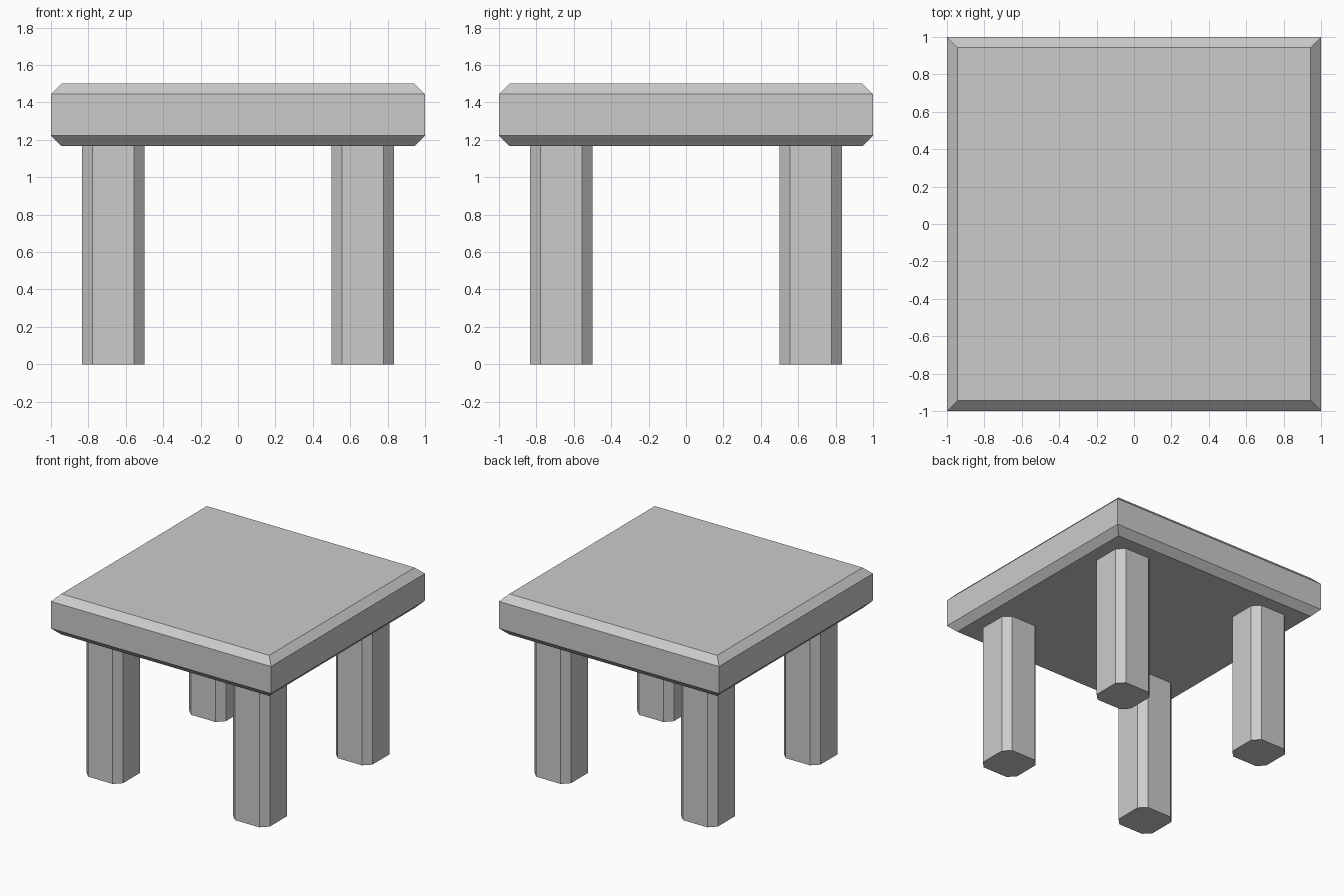
import bpy, bmesh

if "Cube" in bpy.data.objects:
    bpy.data.objects.remove(bpy.data.objects["Cube"])

CHAMFER = 0.0556
TOP_Z, UNDER_Z = 1.5, 1.167


def loft(name, rings):
    """Skin a stack of matching (outline, z) rings and cap both ends."""
    bm = bmesh.new()
    loops = [[bm.verts.new((x, y, z)) for x, y in outline] for outline, z in rings]
    n = len(loops[0])
    for low, high in zip(loops, loops[1:]):
        for i in range(n):
            j = (i + 1) % n
            bm.faces.new((low[i], low[j], high[j], high[i]))
    bm.faces.new(loops[0][::-1])
    bm.faces.new(loops[-1])
    mesh = bpy.data.meshes.new(name)
    bm.to_mesh(mesh)
    bm.free()
    obj = bpy.data.objects.new(name, mesh)
    bpy.context.collection.objects.link(obj)
    return obj


def square(h):
    return [(-h, -h), (h, -h), (h, h), (-h, h)]


def cut_square(h, c):
    k = h - c
    return [(-k, -h), (k, -h), (h, -k), (h, k), (k, h), (-k, h), (-h, k), (-h, -k)]


# Table top: slab with chamfered upper and lower rims, sharp vertical corners
loft("table_top", [
    (square(1 - CHAMFER), UNDER_Z),
    (square(1), UNDER_Z + CHAMFER),
    (square(1), TOP_Z - CHAMFER),
    (square(1 - CHAMFER), TOP_Z),
])

# Legs: square posts with chamfered vertical edges
post = cut_square(0.1667, CHAMFER)
for side, sx in (("left", -1), ("right", 1)):
    for end, sy in (("front", -1), ("back", 1)):
        leg = loft(f"{end}_{side}_leg", [(post, 0), (post, UNDER_Z)])
        leg.location = (sx * 0.6667, sy * 0.6667, 0)
